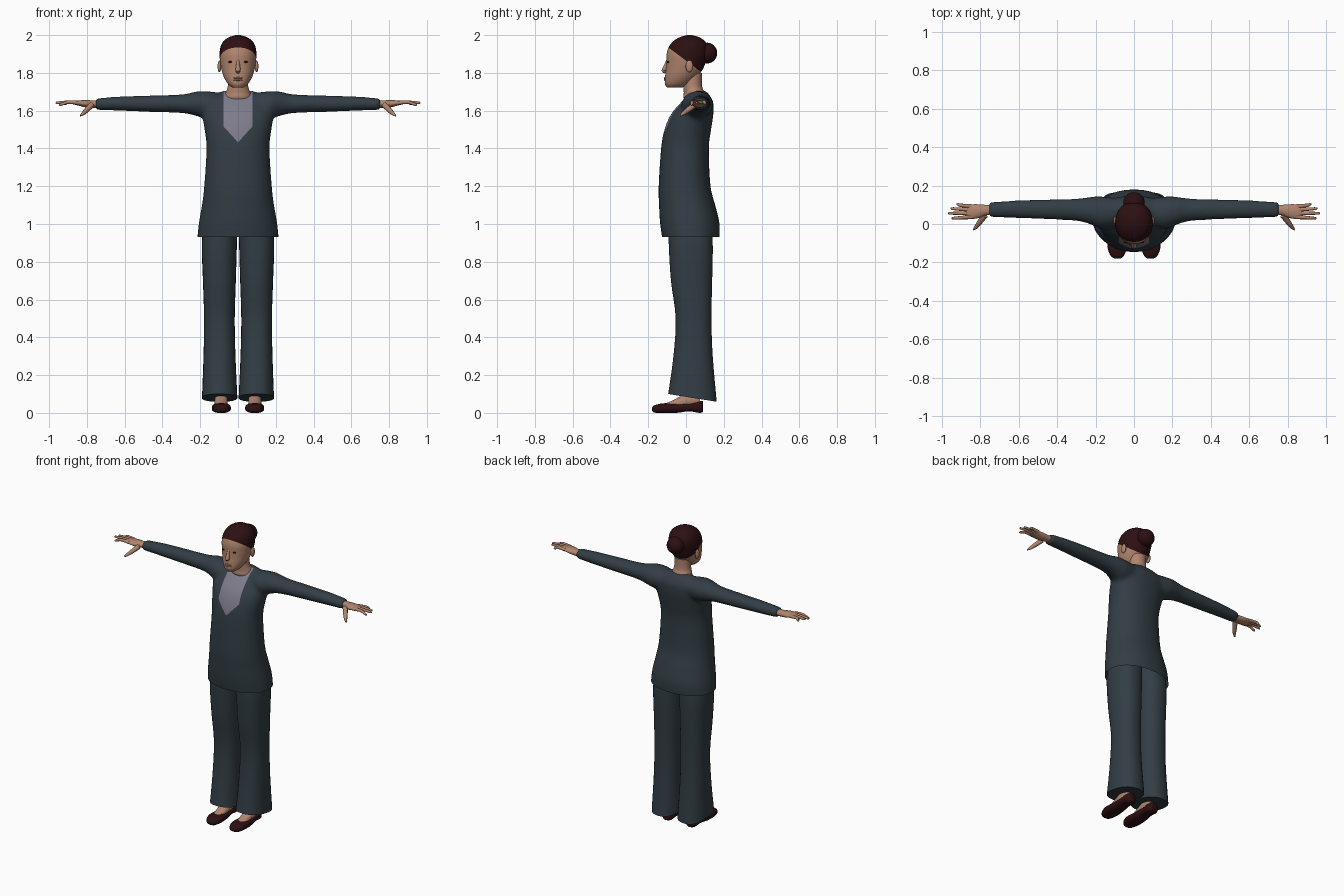
import bpy, bmesh, math
from mathutils import Vector, Matrix

cube = bpy.data.objects.get("Cube")
if cube:
    bpy.data.objects.remove(cube)


def material(name, rgb):
    m = bpy.data.materials.new(name)
    m.use_nodes = True
    m.diffuse_color = (*rgb, 1)
    m.node_tree.nodes["Principled BSDF"].inputs["Base Color"].default_value = (*rgb, 1)
    return m


SUIT = material("dark slate cloth", (0.032, 0.047, 0.058))
SKIN = material("skin", (0.44, 0.235, 0.155))
HAIR = material("dark auburn", (0.026, 0.005, 0.006))
SHIRT = material("lavender grey", (0.21, 0.2, 0.26))
parts = []


def finish(name, bm, *mats):
    bmesh.ops.recalc_face_normals(bm, faces=bm.faces)
    mesh = bpy.data.meshes.new(name)
    bm.to_mesh(mesh)
    bm.free()
    for m in mats:
        mesh.materials.append(m)
    ob = bpy.data.objects.new(name, mesh)
    bpy.context.collection.objects.link(ob)
    parts.append(ob)
    return ob


def refine(rows, steps):
    """Catmull-Rom interpolation through the rows."""
    out = []
    for i in range(len(rows) - 1):
        p = [rows[max(i - 1, 0)], rows[i], rows[i + 1], rows[min(i + 2, len(rows) - 1)]]
        for k in range(steps):
            t = k / steps
            out.append([b + t / 2 * (c - a + t * (2 * a - 5 * b + 4 * c - d
                        + t * (3 * (b - c) + d - a))) for a, b, c, d in zip(*p)])
    return out + [list(rows[-1])]


def bridge(bm, rings):
    n = len(rings[0])
    for r0, r1 in zip(rings, rings[1:]):
        for i in range(n):
            j = (i + 1) % n
            bm.faces.new((r0[i], r0[j], r1[j], r1[i]))
    bm.faces.new(rings[0])
    bm.faces.new(rings[-1])


def loft(bm, axis, rows, side=1, n=32, p=1.0, steps=4):
    """Rounded sections (position, a0, a1, b0, b1) stacked along an axis."""
    rings = []
    for pos, a0, a1, b0, b1 in refine(rows, steps):
        ring = []
        for i in range(n):
            t = math.tau * (i + 0.5) / n
            c, s = math.cos(t), math.sin(t)
            a = (a0 + a1) / 2 + (a1 - a0) / 2 * math.copysign(abs(c) ** p, c)
            b = (b0 + b1) / 2 + (b1 - b0) / 2 * math.copysign(abs(s) ** p, s)
            co = {"x": (pos, a, b), "y": (a, pos, b), "z": (a, b, pos)}[axis]
            ring.append(bm.verts.new((co[0] * side, co[1], co[2])))
        rings.append(ring)
    bridge(bm, rings)


def tube(bm, rows, side=1, n=10):
    """Tapered tube through (x, y, z, radius) rows with rounded tip."""
    rows = refine(rows, 4)
    pts = [Vector((r[0] * side, r[1], r[2])) for r in rows]
    rings = []
    for i, (c, r) in enumerate(zip(pts, rows)):
        d = pts[min(i + 1, len(pts) - 1)] - pts[max(i - 1, 0)]
        q = d.to_track_quat("Z", "Y")
        rings.append([bm.verts.new(c + q @ Vector((r[3] * math.cos(math.tau * k / n),
                      r[3] * math.sin(math.tau * k / n), 0))) for k in range(n)])
    bridge(bm, rings)


def ball(bm, centre, size, seg=20):
    bmesh.ops.create_uvsphere(bm, u_segments=seg, v_segments=seg // 2, radius=1,
                              matrix=Matrix.Translation(centre) @ Matrix.Diagonal((*size, 1)))


# Jacket: torso and sleeves fused into one skin
bm = bmesh.new()
torso = [(0.9, 0.218, -0.122, 0.177), (1.0, 0.208, -0.137, 0.178), (1.1, 0.191, -0.143, 0.155),
         (1.2, 0.179, -0.145, 0.13), (1.4, 0.167, -0.132, 0.121), (1.5, 0.177, -0.114, 0.133),
         (1.58, 0.19, -0.08, 0.145), (1.64, 0.185, -0.03, 0.145), (1.675, 0.14, 0.005, 0.13),
         (1.705, 0.08, 0.04, 0.105)]
loft(bm, "z", [(z, -w, w, f, b) for z, w, f, b in torso], n=48, p=0.92)
sleeve = [(0.06, 0, 0.13, 1.58, 1.69), (0.16, -0.025, 0.143, 1.555, 1.703),
          (0.22, -0.005, 0.142, 1.572, 1.702), (0.3, 0.016, 0.132, 1.587, 1.686),
          (0.5, 0.026, 0.127, 1.594, 1.68), (0.65, 0.032, 0.121, 1.6, 1.674),
          (0.755, 0.034, 0.114, 1.604, 1.665)]
for s in (1, -1):
    loft(bm, "x", sleeve, s)
jacket = finish("jacket", bm, SUIT, SHIRT)
remesh = jacket.modifiers.new("fuse", "REMESH")
remesh.mode = "VOXEL"
remesh.voxel_size = 0.011
dg = bpy.context.evaluated_depsgraph_get()
bm = bmesh.new()
bm.from_mesh(jacket.evaluated_get(dg).to_mesh())
jacket.modifiers.clear()
for _ in range(5):
    bmesh.ops.smooth_vert(bm, verts=bm.verts, factor=0.5,
                          use_axis_x=True, use_axis_y=True, use_axis_z=True)


def cut(bm, co, no, keep=lambda c: True, clear=False):
    faces = [f for f in bm.faces if keep(f.calc_center_median())]
    geom = set(faces) | {e for f in faces for e in f.edges} | {v for f in faces for v in f.verts}
    bmesh.ops.bisect_plane(bm, geom=list(geom), plane_co=co, plane_no=no, clear_inner=clear)


# Open hem, then the shirt panel cut into the chest
cut(bm, (0, 0, 0.93), (0, 0, 1), clear=True)
chest = lambda c: c.z > 1.4 and c.y < 0.06 and abs(c.x) < 0.13
for s in (1, -1):
    cut(bm, (s * 0.077, 0, 0), (1, 0, 0), chest)
    cut(bm, (0, 0, 1.432), (-s * 1.1, 0, 1), chest)
for f in bm.faces:
    c = f.calc_center_median()
    f.material_index = int(chest(c) and abs(c.x) < 0.077 and c.z > 1.432 + 1.1 * abs(c.x))
bm.to_mesh(jacket.data)
bm.free()

# Head, with the hair divided off along a sloping hairline
bm = bmesh.new()
head = [(1.722, 0.03, -0.1, -0.02), (1.742, 0.054, -0.112, 0.02), (1.78, 0.076, -0.111, 0.06),
        (1.82, 0.088, -0.106, 0.09), (1.86, 0.095, -0.104, 0.105), (1.9, 0.098, -0.103, 0.115),
        (1.94, 0.092, -0.09, 0.115), (1.97, 0.075, -0.065, 0.098), (1.99, 0.045, -0.03, 0.068),
        (2.0, 0.012, 0.005, 0.03)]
loft(bm, "z", [(z, -w, w, f, b) for z, w, f, b in head], n=40, p=0.95)
slope = Vector((0, 0.75, 1))
line = Vector((0, 0, 1.865))
cut(bm, line, slope)
for f in bm.faces:
    f.material_index = int((f.calc_center_median() - line).dot(slope) > 0)
finish("head", bm, SKIN, HAIR)

bm = bmesh.new()
ball(bm, (0, 0.113, 1.905), (0.056, 0.052, 0.055), 28)
finish("hair_bun", bm, HAIR)

bm = bmesh.new()
neck = [(1.62, 0.07, 0.02, 0.11), (1.665, 0.074, -0.012, 0.112), (1.695, 0.066, -0.012, 0.1),
        (1.73, 0.054, -0.014, 0.085), (1.8, 0.052, -0.01, 0.085)]
loft(bm, "z", [(z, -w, w, f, b) for z, w, f, b in neck])
finish("neck", bm, SKIN)

# Face details
bm = bmesh.new()
tube(bm, [(0, -0.096, 1.872, 0.007), (0, -0.106, 1.84, 0.01), (0, -0.114, 1.814, 0.014),
          (0, -0.108, 1.802, 0.008)], n=14)
ball(bm, (0, -0.116, 1.813), (0.011, 0.013, 0.01))
finish("nose", bm, SKIN)
bm = bmesh.new()
for z in (1.772, 1.763):
    ball(bm, (0, -0.107, z), (0.025, 0.01, 0.006))
finish("lips", bm, SKIN)

for s, label in ((1, "left"), (-1, "right")):
    bm = bmesh.new()
    ball(bm, (s * 0.098, 0.018, 1.835), (0.01, 0.02, 0.032))
    finish(label + "_ear", bm, SKIN)
    bm = bmesh.new()
    ball(bm, (s * 0.038, -0.094, 1.858), (0.015, 0.006, 0.005), 16)
    finish(label + "_eye", bm, HAIR)

    # Hand: palm, four fingers and a thumb
    bm = bmesh.new()
    loft(bm, "x", [(0.73, 0.05, 0.1, 1.615, 1.655), (0.77, 0.045, 0.1, 1.615, 1.655),
                   (0.81, 0.03, 0.103, 1.618, 1.656), (0.85, 0.026, 0.102, 1.628, 1.654),
                   (0.872, 0.032, 0.095, 1.634, 1.65)], s, n=20)
    for y0, y1, tip, z in ((0.036, 0.03, 0.947, 1.632), (0.055, 0.056, 0.965, 1.642),
                           (0.074, 0.08, 0.953, 1.643), (0.092, 0.102, 0.922, 1.635)):
        tube(bm, [(0.845, y0, 1.641, 0.011), (0.9, (y0 + y1) / 2, 1.645, 0.009),
                  (tip - 0.008, y1, z, 0.007), (tip, y1, z, 0.003)], s)
    tube(bm, [(0.775, 0.045, 1.63, 0.016), (0.8, 0.012, 1.605, 0.014),
              (0.82, -0.015, 1.585, 0.01), (0.835, -0.03, 1.573, 0.004)], s)
    finish(label + "_hand", bm, SKIN)

    # Trouser leg with a hem dropping towards the heel
    bm = bmesh.new()
    loft(bm, "z", [(0.085, 0.003, 0.191, -0.095, 0.163), (0.3, 0.013, 0.183, -0.067, 0.142),
                   (0.5, 0.017, 0.18, -0.055, 0.135), (0.7, 0.011, 0.186, -0.08, 0.139),
                   (0.9, 0.005, 0.192, -0.092, 0.142), (1.02, 0.0, 0.175, -0.09, 0.13)],
         s, p=0.85)
    for v in bm.verts:
        v.co.z -= 0.16 * v.co.y * max(0, 1 - (v.co.z - 0.085) / 0.2)
    finish(label + "_trouser_leg", bm, SUIT)

    # Foot, ankle and slip-on shoe
    bm = bmesh.new()
    loft(bm, "y", [(-0.125, 0.068, 0.112, 0.02, 0.046), (-0.07, 0.056, 0.122, 0.02, 0.066),
                   (-0.01, 0.054, 0.124, 0.02, 0.1), (0.04, 0.056, 0.122, 0.02, 0.12),
                   (0.075, 0.065, 0.112, 0.02, 0.09)], s, n=20)
    loft(bm, "z", [(0.04, 0.058, 0.12, -0.02, 0.075), (0.12, 0.054, 0.124, -0.025, 0.07),
                   (0.2, 0.05, 0.128, -0.02, 0.08)], s, n=20)
    finish(label + "_foot", bm, SKIN)
    bm = bmesh.new()
    loft(bm, "y", [(-0.18, 0.072, 0.1, 0.01, 0.028), (-0.165, 0.052, 0.122, 0.001, 0.041),
                   (-0.12, 0.038, 0.138, 0, 0.051), (-0.05, 0.042, 0.137, 0, 0.05),
                   (0.015, 0.049, 0.13, 0.008, 0.052), (0.07, 0.05, 0.127, 0, 0.064),
                   (0.09, 0.065, 0.112, 0.004, 0.062)], s, n=24, p=0.75)
    finish(label + "_shoe", bm, HAIR)

# Smooth shading that keeps hems and cuffs crisp
bpy.ops.object.select_all(action="DESELECT")
for ob in parts:
    ob.select_set(True)
bpy.context.view_layer.objects.active = jacket
bpy.ops.object.shade_smooth_by_angle(angle=math.radians(50))
